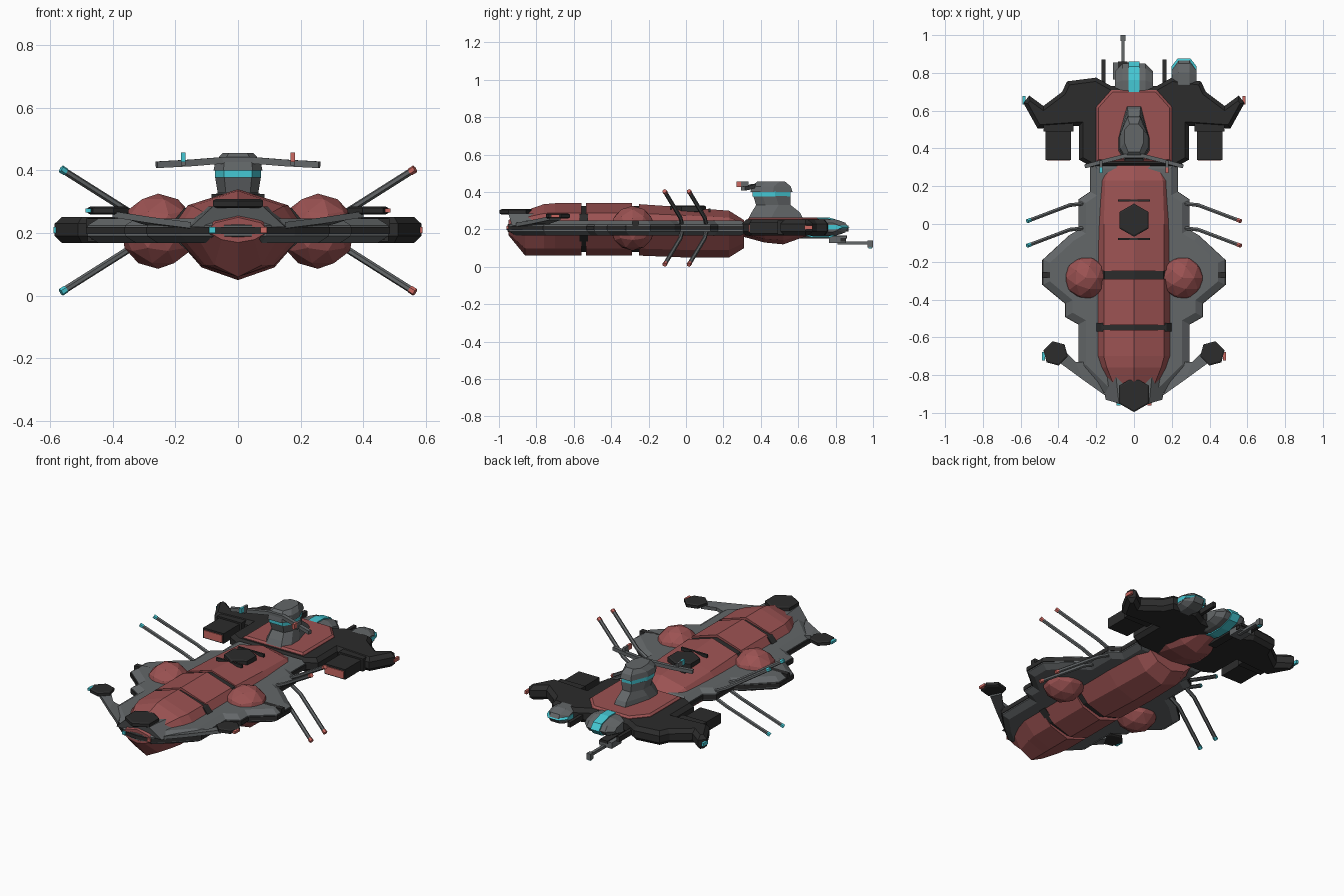
import bpy, bmesh
from math import sin, cos, pi
from mathutils import Vector

cube = bpy.data.objects.get("Cube")
if cube:
    bpy.data.objects.remove(cube, do_unlink=True)


def material(name, r, g, b):
    m = bpy.data.materials.new(name)
    m.use_nodes = True
    m.diffuse_color = (r, g, b, 1)
    m.node_tree.nodes["Principled BSDF"].inputs["Base Color"].default_value = (r, g, b, 1)
    return m


RED = material("hull red", 0.33, 0.085, 0.085)
GREY = material("deck grey", 0.125, 0.135, 0.14)
DARK = material("dark armour", 0.025, 0.025, 0.025)
TEAL = material("teal light", 0.06, 0.58, 0.66)
LAMP = material("red light", 0.6, 0.14, 0.12)


def finish(name, bm, mat):
    bmesh.ops.recalc_face_normals(bm, faces=bm.faces[:])
    me = bpy.data.meshes.new(name)
    bm.to_mesh(me)
    bm.free()
    me.materials.append(mat)
    ob = bpy.data.objects.new(name, me)
    bpy.context.collection.objects.link(ob)
    return ob


def loft(name, rings, mat, cap=0, drop=0):
    """Skin closed rings; cap insets the end faces, drop pushes them out."""
    bm = bmesh.new()
    vs = [[bm.verts.new(p) for p in r] for r in rings]
    n = len(vs[0])
    for a, b in zip(vs, vs[1:]):
        for i in range(n):
            j = (i + 1) % n
            bm.faces.new((a[i], a[j], b[j], b[i]))
    ends = [bm.faces.new(vs[0][::-1]), bm.faces.new(vs[-1])]
    if cap:
        bmesh.ops.recalc_face_normals(bm, faces=bm.faces[:])
        bmesh.ops.inset_individual(bm, faces=ends, thickness=cap, depth=drop,
                                   use_even_offset=True)
    return finish(name, bm, mat)


def slab(name, outline, z0, z1, mat, cap=0, drop=0):
    return loft(name, [[(x, y, z) for x, y in outline] for z in (z0, z1)], mat, cap, drop)


def mirrored(half):
    return half + [(-x, y) for x, y in reversed(half) if x > 0]


def box(name, c, size, mat):
    x, y, z = (s / 2 for s in size)
    rect = [(c[0] + a * x, c[1] + b * y) for a, b in ((-1, -1), (1, -1), (1, 1), (-1, 1))]
    return slab(name, rect, c[2] - z, c[2] + z, mat)


def hexagon(name, x, y, r, z0, z1, mat, turn=pi / 2):
    pts = [(x + r * cos(turn + i * pi / 3), y + r * sin(turn + i * pi / 3)) for i in range(6)]
    return slab(name, pts, z0, z1, mat, 0.008, 0.005)


def tube(name, path, r, mat, sides=6):
    pts = [Vector(p) for p in path]
    rings = []
    for i, p in enumerate(pts):
        q = (pts[min(i + 1, len(pts) - 1)] - pts[max(i - 1, 0)]).to_track_quat("Z", "Y")
        rings.append([p + q @ Vector((r * cos(2 * pi * (k + .5) / sides),
                                      r * sin(2 * pi * (k + .5) / sides), 0))
                      for k in range(sides)])
    return loft(name, rings, mat)


# Faceted hull cross-section: half width, keel and ridge heights
def section(y, w, top, bot, mid=0.205):
    up, dn = top - mid, mid - bot
    half = [(0, mid - dn), (.58 * w, mid - .74 * dn), (w, mid - .12 * dn),
            (w, mid + .2 * up), (.8 * w, mid + .62 * up), (0, top)]
    return [(x, y, z) for x, z in half + [(-x, z) for x, z in half[-2:0:-1]]]


def hull(name, rows, mat):
    return loft(name, [section(*r) for r in rows], mat)


# Red hull sections with dark joints
hull("bow_hull", [(-.95, .09, .25, .17), (-.86, .13, .30, .06),
                  (-.76, .18, .335, .06), (-.7, .2, .34, .06), (-.56, .2, .34, .06)], RED)
hull("mid_hull", [(-.535, .2, .34, .06), (-.29, .2, .34, .06)], RED)
hull("aft_hull", [(-.25, .2, .335, .06), (0, .2, .318, .05),
                  (.23, .19, .30, .05), (.31, .16, .25, .10)], RED)
hull("bow_joint", [(-.57, .215, .325, .08), (-.525, .215, .325, .08)], DARK)
hull("mid_joint", [(-.3, .195, .325, .08), (-.24, .195, .325, .08)], DARK)
hull("stern_belly", [(.31, .17, .21, .16), (.42, .17, .21, .13),
                     (.52, .14, .21, .12), (.66, .08, .21, .17)], RED)

# Grey deck with a dark belt around it
deck = mirrored([(0, -.955), (.09, -.945), (.18, -.87), (.29, -.76), (.29, -.53),
                 (.36, -.49), (.36, -.42), (.48, -.32), (.48, -.19), (.34, -.06),
                 (.29, -.03), (.29, .13), (.23, .17), (.23, .33)])
slab("deck", deck, .19, .225, GREY, .035, .022)
slab("deck_belt", [(x * 1.012, y * 1.006) for x, y in deck], .197, .219, DARK)

# Bow mount and dark hexagon hatches
loft("bow_mount", [[(s * w, y, z) for s, y in ((-1, f), (1, f), (1.2, b), (-1.2, b))]
                   for w, f, b, z in ((.15, -.93, -.76, .22), (.08, -.95, -.80, .285))], GREY)
hexagon("bow_hatch", 0, -.903, .093, .285, .303, DARK)
hexagon("deck_hatch", 0, .02, .088, .295, .322, DARK)
for y, z in ((.125, .302), (-.08, .316)):
    box("hatch_strip", (0, y, z), (.17, .012, .018), DARK)

# Dark stern body, red roof block
slab("stern_body", mirrored([(0, .3), (.22, .3), (.29, .34), (.29, .52), (.51, .505),
                             (.585, .64), (.555, .68), (.48, .625), (.38, .70),
                             (.355, .755), (.2, .775), (.12, .73), (0, .73)]),
     .19, .23, DARK, .02, .022)
slab("stern_roof", mirrored([(.2, .33), (.2, .62), (.12, .71)]), .2, .255, RED, .012, .01)


# Command tower, stacked by height
def tower_ring(z, w, f, b):
    half = [(w * .6, f), (w, f + .05), (w, f + .12), (w * .45, b)]
    return [(x, y, z) for x, y in mirrored(half)]


loft("tower", [tower_ring(*r) for r in ((.25, .085, .33, .63), (.29, .075, .35, .61),
                                        (.33, .065, .375, .56), (.378, .073, .36, .56))], GREY)
loft("tower_windows", [tower_ring(z, .074, .355, .56) for z in (.377, .402)], TEAL)
loft("tower_cap", [tower_ring(*r) for r in ((.40, .078, .345, .57), (.43, .072, .35, .56),
                                            (.455, .05, .38, .53))], GREY)
bar = [(.26, .305, .418), (.15, .335, .424), (.05, .36, .432)]
tube("tower_bar", bar + [(-x, y, z) for x, y, z in reversed(bar)], .015, GREY, 4)


# Rounded blister: elliptical slices along x
def blister(name, x, y, z, rows, mat):
    loft(name, [[(x + dx, y + ry * cos(k * pi / 5), z + rz * sin(k * pi / 5))
                 for k in range(10)] for dx, ry, rz in rows], mat)


blister("stern_dome", 0, .72, .21, ((-.1, .09, .03), (-.06, .13, .05),
                                    (.06, .13, .05), (.1, .09, .03)), GREY)
blister("stern_dome_window", 0, .72, .21, ((-.028, .14, .057), (.028, .14, .057)), TEAL)
blister("side_capsule", .265, .77, .21, ((-.065, .05, .025), (-.03, .1, .045),
                                         (.03, .1, .045), (.065, .05, .025)), GREY)
blister("capsule_window", .265, .775, .212, ((-.066, .06, .013), (-.035, .1, .014),
                                             (.035, .1, .014), (.066, .06, .013)), TEAL)

# Underslung stern gun
box("gun_arm", (-.06, .72, .16), (.05, .28, .016), DARK)
box("gun_body", (-.07, .81, .145), (.08, .09, .035), GREY)
box("gun_crossbar", (-.06, .84, .145), (.07, .03, .02), DARK)
box("gun_barrel", (-.058, .9, .128), (.018, .18, .016), GREY)
box("gun_muzzle", (-.058, .985, .122), (.026, .03, .036), GREY)
box("gun_light", (-.058, .985, .102), (.018, .02, .008), TEAL)

# Paired parts: red lamps on the left side, teal on the right
for s, side, light in ((1, "left", LAMP), (-1, "right", TEAL)):
    bm = bmesh.new()
    bmesh.ops.create_icosphere(bm, subdivisions=2, radius=.12)
    bmesh.ops.translate(bm, verts=bm.verts[:], vec=(s * .255, -.285, .206))
    finish(side + "_dome", bm, RED)
    box(side + "_dome_clamp", (s * .42, -.27, .222), (.13, .03, .05), DARK)

    # Bow arm, pod and lamp
    loft(side + "_bow_arm", [[(s * x, y, z) for x, y, z in
                              ((a, b, h - .02), (c, d, h - .02), (c, d, h), (a, b, h))]
                             for a, b, c, d, h in ((.15, -.91, .25, -.73, .235),
                                                   (.27, -.825, .31, -.73, .25),
                                                   (.40, -.73, .37, -.67, .27))], GREY)
    hexagon(side + "_bow_pod", s * .415, -.685, .067, .264, .28, DARK, pi / 12 * s)
    box(side + "_pod_light", (s * .478, -.70, .272), (.016, .045, .014), light)
    box(side + "_bow_light", (s * .082, -.954, .21), (.02, .012, .018), light)

    # Stern nacelle, wing tip lamp and tail rod
    box(side + "_nacelle", (s * .40, .43, .208), (.135, .18, .06), DARK)
    box(side + "_nacelle_link", (s * .40, .53, .21), (.16, .08, .075), DARK)
    box(side + "_nacelle_front", (s * .40, .339, .206), (.12, .008, .042), LAMP)
    box(side + "_wing_light", (s * .582, .655, .21), (.014, .045, .02), light)
    box(side + "_tail_rod", (s * .162, .81, .205), (.02, .12, .03), DARK)
    box(side + "_bar_fin", (s * .175, .315, .435), (.014, .04, .04), GREY)
    box(side + "_bar_light", (s * .175, .285, .442), (.014, .03, .03), light)

    # Bent antennae above and below the deck
    for y in (.11, -.02):
        for v in (1, -1):
            mid, tip = Vector((s * .34, y - .01, .208 + v * .055)), Vector((s * .565, y - .095, .208 + v * .197))
            neck = mid.lerp(tip, .93)
            tube(side + "_antenna", [(s * .25, y, .208 + v * .01), mid, neck], .011, GREY)
            tube(side + "_antenna_light", [neck, tip], .0125, light)
